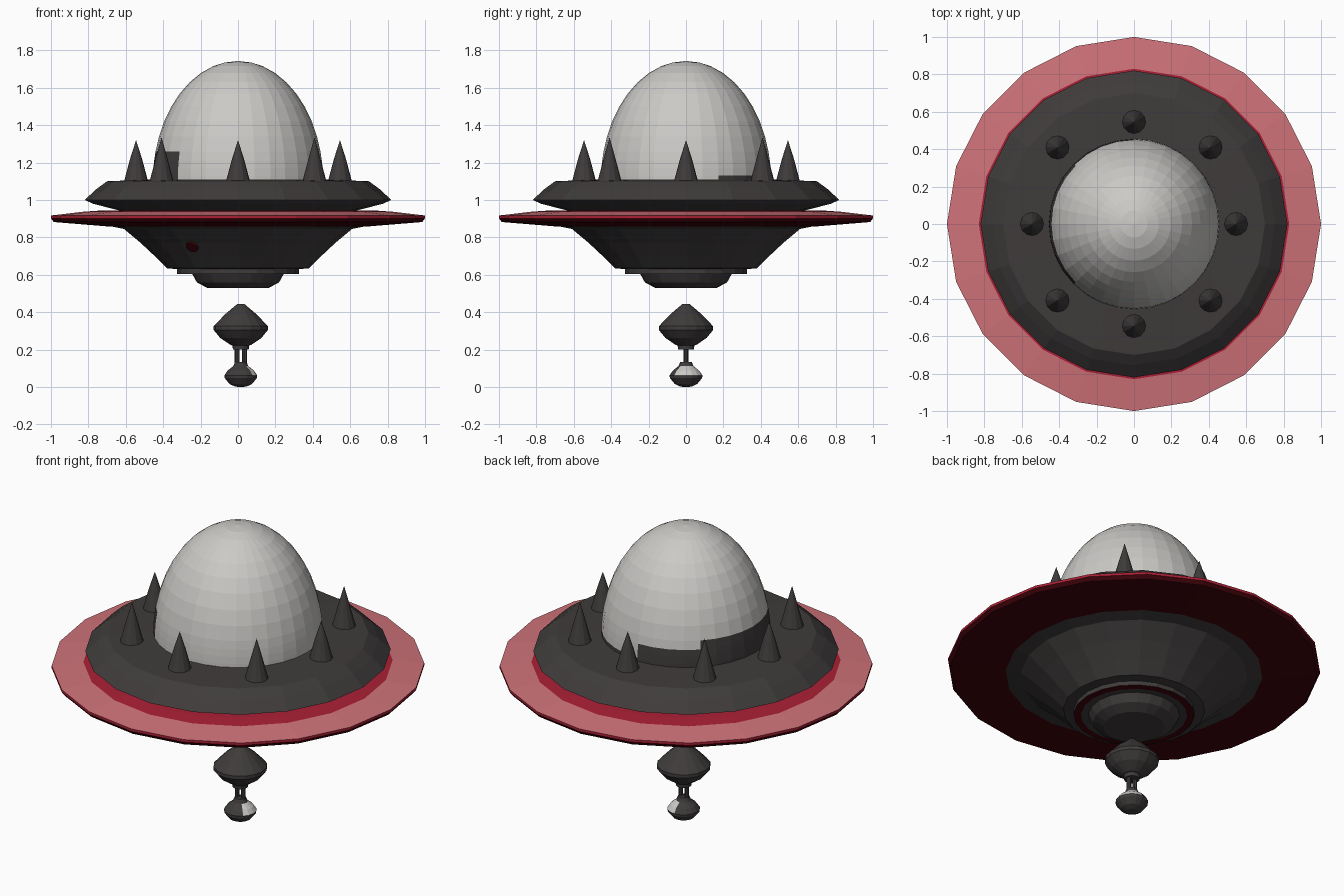
import bpy, bmesh, math
from mathutils import Vector

if "Cube" in bpy.data.objects:
    bpy.data.objects.remove(bpy.data.objects["Cube"])


def mat(name, rgb):
    m = bpy.data.materials.new(name)
    m.diffuse_color = (*rgb, 1)
    m.use_nodes = True
    m.node_tree.nodes["Principled BSDF"].inputs["Base Color"].default_value = m.diffuse_color
    return m


DARK = mat("charcoal metal", (0.050, 0.044, 0.044))
DOME = mat("pale grey", (0.60, 0.59, 0.57))
PINK = mat("rose red", (0.62, 0.17, 0.19))
CRIM = mat("crimson", (0.40, 0.014, 0.035))
DRED = mat("dark red", (0.05, 0.001, 0.003))


def lathe(name, profile, mats, bands=None, sides=20, loc=(0, 0, 0), rule=None):
    """Spin (radius, z) points listed from top to bottom; bands gives a material per strip."""
    bm = bmesh.new()
    rings = []
    for r, z in profile:
        if r < 1e-5:
            rings.append([bm.verts.new((0, 0, z))])
        else:
            rings.append([bm.verts.new((r * math.cos(2 * math.pi * i / sides),
                                        r * math.sin(2 * math.pi * i / sides), z))
                          for i in range(sides)])
    for k in range(len(rings) - 1):
        a, b = rings[k], rings[k + 1]
        for i in range(sides):
            j = (i + 1) % sides
            if len(a) == 1:
                vs = (a[0], b[i], b[j])
            elif len(b) == 1:
                vs = (a[i], b[0], a[j])
            else:
                vs = (a[i], b[i], b[j], a[j])
            f = bm.faces.new(vs)
            f.material_index = bands[k] if bands else 0
            if rule:
                c = f.calc_center_median()
                f.material_index = rule(math.degrees(math.atan2(c.y, c.x)) % 360, c.z)
    bmesh.ops.recalc_face_normals(bm, faces=bm.faces)
    me = bpy.data.meshes.new(name)
    bm.to_mesh(me)
    bm.free()
    for m in mats:
        me.materials.append(m)
    ob = bpy.data.objects.new(name, me)
    ob.location = loc
    bpy.context.collection.objects.link(ob)
    return ob


# Glass dome, with a dark worn patch low on the back left
def dome_rule(az, z):
    if 20 < az < 95:
        return int(z < 1.14)
    if 95 <= az < 225:
        return int(z < (1.20 if az < 130 else 1.25))
    return 0


zs = [1.10, 1.13, 1.17, 1.21, 1.26, 1.34, 1.42, 1.50, 1.57, 1.63, 1.68, 1.715, 1.735]
dome = [(0, 1.743)] + [(0.455 * math.sqrt(1 - ((z - 1.1) / 0.643) ** 2), z) for z in reversed(zs)]
lathe("dome", dome, [DOME, DARK], sides=32, rule=dome_rule)

# Upper deck
lathe("upper_deck", [(0, 1.11), (0.45, 1.11), (0.70, 1.10), (0.755, 1.06), (0.82, 1.0),
                     (0.775, 0.98), (0.66, 0.95), (0.60, 0.935)], [DARK])

# Red saucer rim: rose top, crimson inner band, dark red underside
lathe("saucer_rim", [(0.60, 0.945), (0.74, 0.943), (0.83, 0.937), (1.0, 0.917), (1.0, 0.902),
                     (0.985, 0.882), (0.69, 0.858)],
      [PINK, CRIM, DRED], [1, 1, 0, 1, 2, 2])

# Lower hull with stepped collar and bottom bowl
lathe("lower_hull", [(0.70, 0.863), (0.61, 0.845), (0.52, 0.77), (0.44, 0.695), (0.38, 0.635),
                     (0.325, 0.63), (0.325, 0.605), (0.285, 0.603), (0.245, 0.605),
                     (0.22, 0.56), (0.165, 0.53), (0, 0.53)],
      [DARK, DRED], [0, 0, 0, 0, 0, 0, 1, 0, 0, 0, 0])

# Eight spikes around the deck
for i in range(8):
    a = i * math.pi / 4
    r, top = (0.545, 0.22) if i % 2 == 0 else (0.578, 0.235)
    lathe(f"spike_{i + 1}", [(0, top), (0.032, 0.12), (0.064, 0)], [DARK], sides=12,
          loc=(r * math.cos(a), r * math.sin(a), 1.10))

# Small red lamp on the front of the hull
lamp = lathe("hull_lamp", [(0, 0.008), (0.034, 0.008), (0.034, -0.006), (0, -0.006)], [DRED], sides=12,
             loc=(-0.245, -0.435, 0.75))
lamp.rotation_euler = Vector((-0.35, -0.62, -0.71)).to_track_quat('Z', 'Y').to_euler()

# Hanging probe: upper bulb, twin posts and lower bulb
lathe("probe_upper_bulb", [(0, 0.443), (0.02, 0.443), (0.085, 0.388), (0.145, 0.325), (0.145, 0.305),
                           (0.11, 0.262), (0.055, 0.225), (0.045, 0.222), (0.042, 0.20), (0, 0.20)],
      [DARK], sides=16, loc=(0.015, 0, 0))
for s in (-1, 1):
    lathe("probe_post_" + ("left" if s < 0 else "right"), [(0.013, 0.205), (0.013, 0.12)], [DARK],
          sides=8, loc=(0.015 + s * 0.02, 0, 0))


# Lower bulb with a pale patch on its right side
def bulb_rule(az, z):
    return int(0.058 < z < 0.12 and (az < 85 or az > 305))


lathe("probe_lower_bulb", [(0, 0.135), (0.03, 0.135), (0.04, 0.112), (0.07, 0.088), (0.088, 0.062),
                           (0.086, 0.048), (0.06, 0.016), (0.03, 0.002), (0, 0)],
      [DARK, DOME], sides=16, loc=(0.015, 0, 0), rule=bulb_rule)
